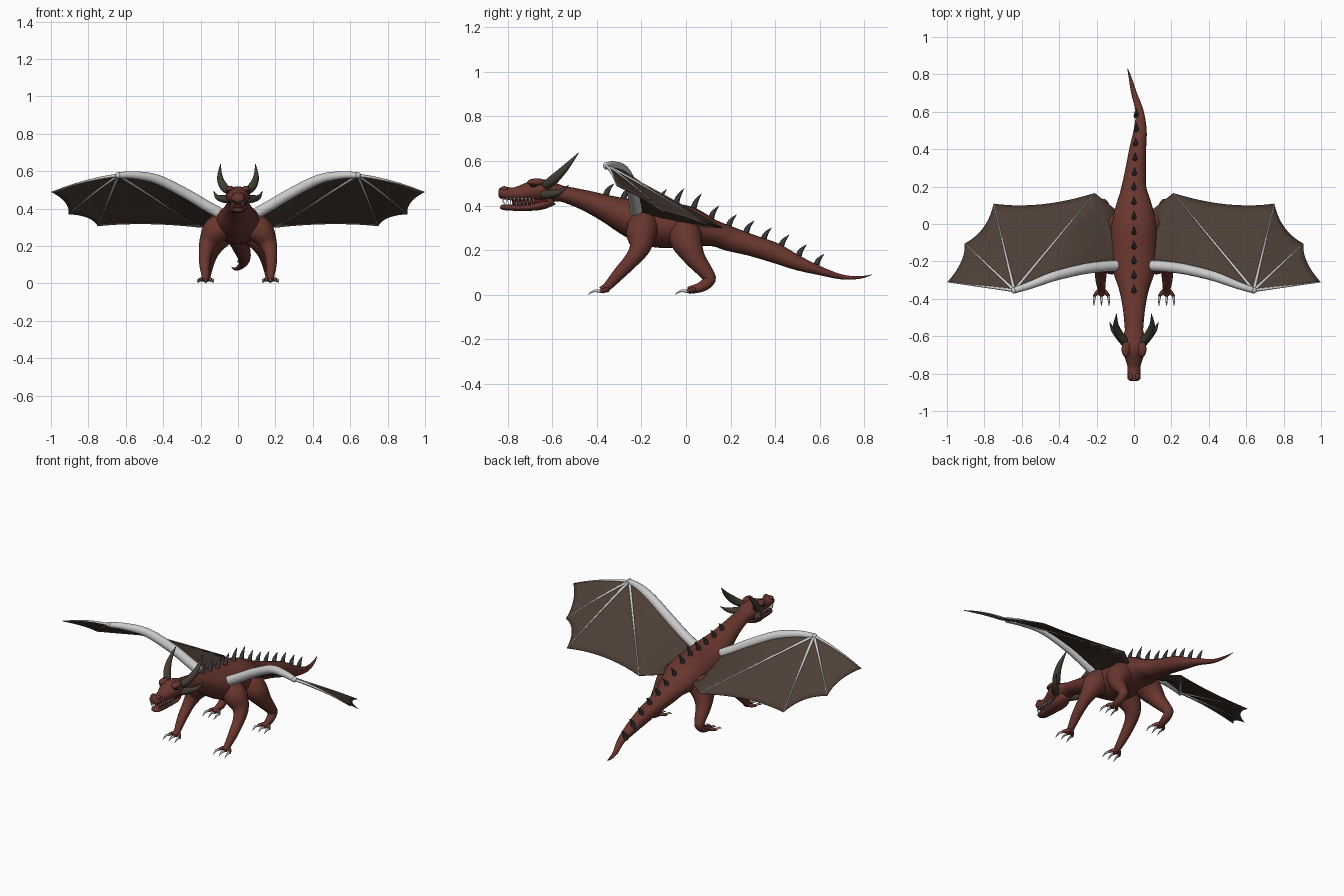
import bpy, bmesh, math
from mathutils import Vector

cube = bpy.data.objects.get("Cube")
if cube:
    bpy.data.objects.remove(cube, do_unlink=True)


def material(name, r, g, b):
    m = bpy.data.materials.new(name)
    m.use_nodes = True
    m.diffuse_color = (r, g, b, 1)
    bsdf = next(n for n in m.node_tree.nodes if n.type == 'BSDF_PRINCIPLED')
    bsdf.inputs["Base Color"].default_value = (r, g, b, 1)
    bsdf.inputs["Roughness"].default_value = 0.7
    return m


HIDE = material("red brown hide", .14, .037, .027)
SKIN = material("wing membrane brown", .073, .049, .036)
BONE = material("pale bone grey", .6, .6, .6)
HORN = material("dark horn", .055, .048, .034)
SPIKE = material("charcoal spike", .04, .04, .04)
MOUTH = material("dark mouth red", .08, .01, .01)
EYE = material("black eye", .01, .008, .006)
SIDES = ((1, "left"), (-1, "right"))


def finish(bm, name, mat):
    bmesh.ops.recalc_face_normals(bm, faces=bm.faces)
    me = bpy.data.meshes.new(name)
    bm.to_mesh(me)
    bm.free()
    for p in me.polygons:
        p.use_smooth = True
    me.materials.append(mat)
    ob = bpy.data.objects.new(name, me)
    bpy.context.collection.objects.link(ob)
    return ob


def smooth_path(pts, steps):
    """Catmull-Rom interpolation of points holding position and radii."""
    out = []
    for i in range(len(pts) - 1):
        quad = [pts[max(i - 1, 0)], pts[i], pts[i + 1], pts[min(i + 2, len(pts) - 1)]]
        for k in range(steps):
            t = k / steps
            out.append([.5 * (2 * b + (c - a) * t + (2 * a - 5 * b + 4 * c - d) * t * t
                              + (3 * b - a - 3 * c + d) * t ** 3) for a, b, c, d in zip(*quad)])
    return out + [list(pts[-1])]


def add_tube(bm, pts, s=1, sides=12, steps=4, ref=(0, 1, 0)):
    """Loft of rings along x, y, z, width radius and optional height radius."""
    path = smooth_path(pts, steps)
    cs = [Vector((p[0] * s, p[1], p[2])) for p in path]
    rings = []
    for i, p in enumerate(path):
        t = (cs[min(i + 1, len(cs) - 1)] - cs[max(i - 1, 0)]).normalized()
        u = t.cross(Vector(ref)).normalized()
        v = u.cross(t)
        ru, rv = max(p[3], .0005), max(p[-1], .0005)
        rings.append([bm.verts.new(cs[i] + u * ru * math.cos(a) + v * rv * math.sin(a))
                      for a in (2 * math.pi * k / sides for k in range(sides))])
    for a, b in zip(rings, rings[1:]):
        for k in range(sides):
            n = (k + 1) % sides
            bm.faces.new((a[k], a[n], b[n], b[k]))
    bm.faces.new(rings[0])
    bm.faces.new(rings[-1])


def tube(name, mat, pts, **kw):
    bm = bmesh.new()
    add_tube(bm, pts, **kw)
    return finish(bm, name, mat)


def ball(name, mat, loc, size):
    bm = bmesh.new()
    bmesh.ops.create_uvsphere(bm, u_segments=14, v_segments=10, radius=1)
    for v in bm.verts:
        v.co = Vector([c * k + o for c, k, o in zip(v.co, size, loc)])
    return finish(bm, name, mat)


# Neck, trunk and tail in one loft
UP = (0, 0, 1)
body = [(0, -.62, .462, .045, .036), (0, -.55, .452, .05, .036), (0, -.45, .423, .06, .046),
        (0, -.35, .385, .08, .062), (0, -.25, .345, .113, .085), (0, -.15, .315, .125, .1),
        (0, 0, .305, .122, .095), (0, .12, .277, .09, .06), (0, .2, .25, .066, .055),
        (.01, .3, .22, .054, .048), (.02, .4, .187, .045, .045), (.033, .5, .143, .035, .033),
        (.03, .6, .108, .022, .02), (0, .7, .08, .015, .011), (-.02, .78, .078, .008, .006),
        (-.035, .833, .09, .001, .001)]
tube("body_and_tail", HIDE, body, sides=24, steps=5, ref=UP)

# Head
tube("upper_head", HIDE,
     [(0, -.84, .458, .018, .015), (0, -.825, .457, .035, .027), (0, -.77, .452, .034, .03),
      (0, -.72, .459, .047, .04), (0, -.67, .468, .064, .05), (0, -.62, .465, .06, .047),
      (0, -.55, .452, .045, .034)], sides=20, ref=UP)
tube("lower_jaw", HIDE,
     [(0, -.832, .396, .015, .008), (0, -.81, .392, .03, .013), (0, -.72, .391, .036, .015),
      (0, -.65, .403, .046, .022), (0, -.6, .43, .035, .03)], sides=16, ref=UP)
tube("mouth_lining", MOUTH, [(0, -.78, .41, .022, .012), (0, -.72, .412, .032, .016),
                             (0, -.62, .425, .045, .02)], sides=12, ref=UP)
bm = bmesh.new()
for s, _ in SIDES:
    for i in range(9):
        y = -.82 + i * .017
        x = .026 + .001 * i
        add_tube(bm, [(x, y, .433, .005), (x, y, .408, .0005)], s=s, sides=6, steps=1)
        add_tube(bm, [(x, y + .008, .398, .004), (x, y + .008, .416, .0005)], s=s, sides=6, steps=1)
finish(bm, "teeth", BONE)

for s, side in SIDES:
    ball(side + "_nostril_bump", HIDE, (.018 * s, -.815, .475), (.014, .018, .012))
    ball(side + "_brow", HIDE, (.043 * s, -.67, .505), (.024, .042, .017))
    ball(side + "_eye", EYE, (.052 * s, -.682, .49), (.012, .017, .009))
    tube(side + "_main_horn", HORN, [(.045, -.63, .49, .02), (.078, -.59, .52, .022),
                                     (.097, -.54, .57, .015), (.093, -.48, .638, .001)], s=s)
    tube(side + "_cheek_horn", HORN, [(.045, -.64, .45, .022), (.08, -.6, .452, .02),
                                      (.112, -.565, .462, .012), (.13, -.525, .492, .001)], s=s)

# Row of curved spikes along the spine
spine = smooth_path(body, 8)
bm = bmesh.new()
for i in range(13):
    y = -.36 + i * .0785
    c = min(spine, key=lambda p: abs(p[1] - y))
    x, top = c[0] * .4, c[2] + c[4]
    h = .05 + .022 * math.exp(-((y + .02) / .12) ** 2)
    add_tube(bm, [(x, y - .004, top - .02, .015), (x, y + .01, top + h * .4, .011),
                  (x, y + .038, top + h, .0005)], sides=8, ref=(1, 0, 0))
finish(bm, "spine_spikes", SPIKE)

# Legs and claws
front_leg = [(.08, -.19, .32, .068), (.125, -.2, .275, .07), (.16, -.205, .215, .049),
             (.175, -.24, .16, .035), (.178, -.3, .095, .028), (.174, -.35, .04, .02),
             (.174, -.38, .02, .016)]
hind_leg = [(.075, -.005, .28, .075), (.12, .005, .235, .07), (.15, .04, .165, .047),
            (.162, .09, .1, .033), (.167, .105, .068, .028), (.17, .07, .036, .023),
            (.173, .01, .02, .016)]
for s, side in SIDES:
    for name, leg in (("front", front_leg), ("hind", hind_leg)):
        tube(f"{side}_{name}_leg", HIDE, leg, s=s, sides=16,
             ref=(0, 1, 0) if name == "front" else (1, 0, 0))
        fx, fy = leg[-1][0], leg[-1][1]
        toes, claws = bmesh.new(), bmesh.new()
        for k in (-1, 0, 1):
            x = fx + k * .04
            add_tube(toes, [(fx + k * .006, fy + .03, .024, .012), (fx + k * .026, fy + .01, .02, .011),
                            (x, fy - .006, .015, .007)], s=s, sides=8, ref=UP)
            add_tube(claws, [(x - k * .005, fy + .002, .014, .007), (x, fy - .03, .018, .006),
                             (x, fy - .06, .001, .0005)], s=s, sides=8, ref=UP)
        finish(toes, f"{side}_{name}_toes", HIDE)
        finish(claws, f"{side}_{name}_claws", BONE)

# Wings: arm, finger bones and scalloped membrane
arm = [(.64, -.355, .578, .016), (.55, -.325, .578, .021), (.43, -.28, .555, .026),
       (.28, -.243, .48, .028), (.17, -.228, .415, .029), (.08, -.222, .365, .03)]
wrist = Vector(arm[0][:3])
tips = [Vector(t) for t in ((.997, -.31, .488), (.905, -.105, .37), (.75, .108, .307), (.21, .165, .3))]
dips = [Vector(t) for t in ((.925, -.205, .435), (.805, -.02, .352), (.49, .105, .318))]
bow = [.012, .008, .005, .003]
N = 10


def finger(i, t):
    p = wrist.lerp(tips[i], t)
    p.z += bow[i] * 4 * t * (1 - t)
    return p


def grid(bm, rows, s):
    vs = [[bm.verts.new((p.x * s, p.y, p.z)) for p in r] for r in rows]
    for a, b in zip(vs, vs[1:]):
        for k in range(len(a) - 1):
            bm.faces.new((a[k], a[k + 1], b[k + 1], b[k]))


def web(i, u, t):
    """Point between two fingers; the outer edge sags to the dip."""
    sag = (dips[i] - (tips[i] + tips[i + 1]) / 2) * 4 * u * (1 - u)
    return finger(i, t).lerp(finger(i + 1, t), u) + sag * t ** 3


arm_line = [Vector(p[:3]) for p in smooth_path(arm, 4)]
last = len(arm_line) - 1
rear = Vector((.09, .07, .305))
for s, side in SIDES:
    tube(side + "_wing_arm", BONE, arm, s=s, sides=16)
    ball(side + "_wing_wrist", BONE, (wrist.x * s, wrist.y, wrist.z), (.017, .017, .017))
    bones, skin = bmesh.new(), bmesh.new()
    for i in range(4):
        pts = [(*finger(i, t), .009 - .007 * t) for t in (0, .25, .5, .75, 1)]
        add_tube(bones, pts, s=s, sides=8, ref=UP)
    for i in range(3):
        grid(skin, [[web(i, u / N, t / N) for u in range(N + 1)] for t in range(N + 1)], s)
    # Inner web from arm to last finger, then to the flank
    inner = [[p.lerp(finger(3, k / last), j / 6) for j in range(7)] for k, p in enumerate(arm_line)]
    grid(skin, inner, s)
    grid(skin, [inner[-1], [arm_line[-1].lerp(rear, j / 6) for j in range(7)]], s)
    bmesh.ops.remove_doubles(skin, verts=skin.verts, dist=.0004)
    finish(bones, side + "_wing_fingers", BONE)
    membrane = finish(skin, side + "_wing_membrane", SKIN)
    solid = membrane.modifiers.new("thickness", 'SOLIDIFY')
    solid.thickness = .003
    solid.offset = 0
